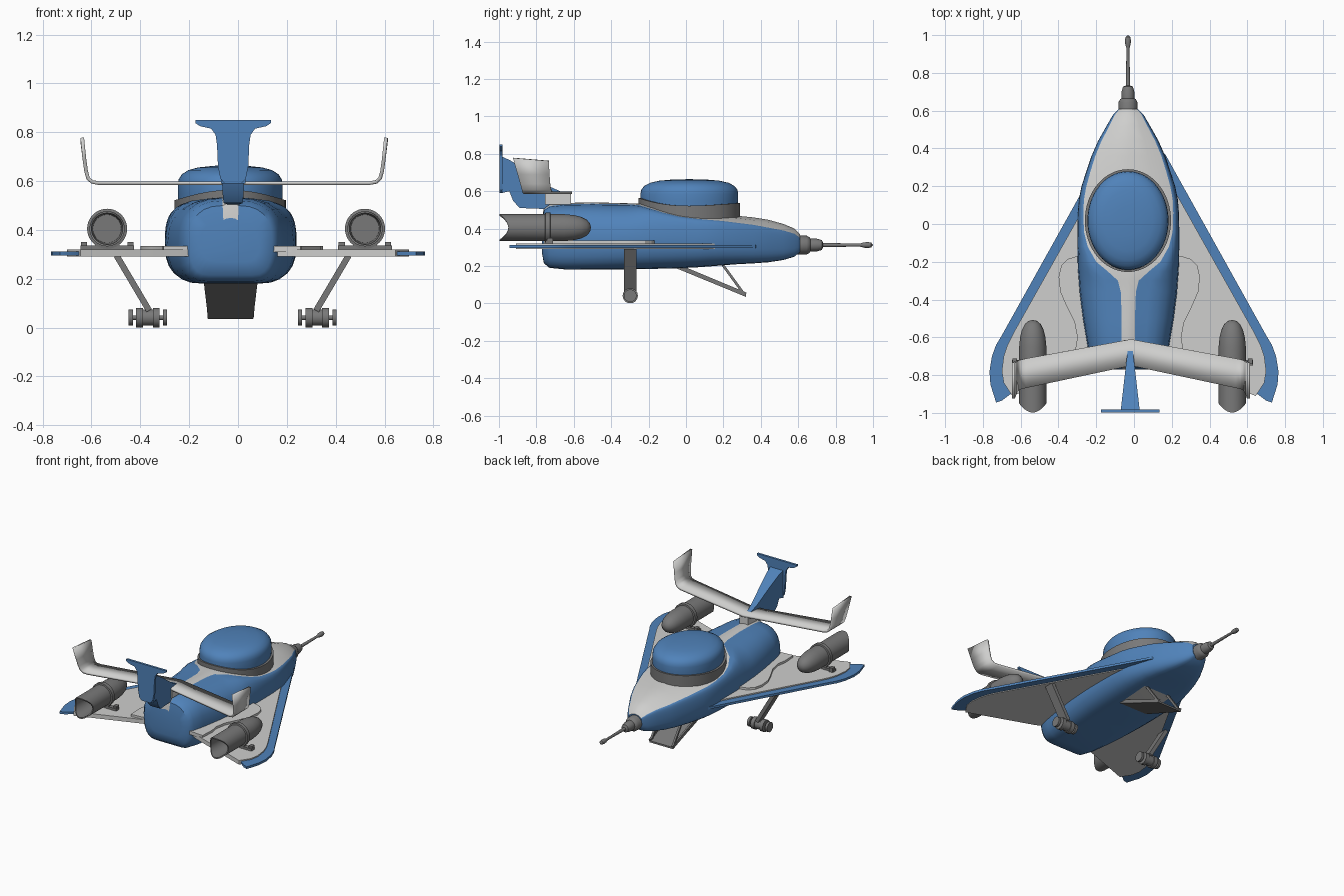
import bpy, bmesh, math
from mathutils import Vector, Matrix

if "Cube" in bpy.data.objects:
    bpy.data.objects.remove(bpy.data.objects["Cube"])


def mat(name, c):
    m = bpy.data.materials.new(name)
    m.diffuse_color = (*c, 1)
    m.use_nodes = True
    m.node_tree.nodes["Principled BSDF"].inputs["Base Color"].default_value = m.diffuse_color
    return m


BLUE = mat("blue paint", (0.08, 0.225, 0.49))
WHITE = mat("pale grey panel", (0.62, 0.62, 0.61))
GREY = mat("mid grey metal", (0.19, 0.19, 0.19))
CX = -0.03                      # fuselage centre line


def finish(name, bm, mats, angle=35):
    bmesh.ops.remove_doubles(bm, verts=bm.verts, dist=1e-5)
    bmesh.ops.recalc_face_normals(bm, faces=bm.faces)
    me = bpy.data.meshes.new(name)
    bm.to_mesh(me)
    bm.free()
    for m in mats:
        me.materials.append(m)
    ob = bpy.data.objects.new(name, me)
    bpy.context.collection.objects.link(ob)
    bpy.ops.object.select_all(action='DESELECT')
    ob.select_set(True)
    bpy.context.view_layer.objects.active = ob
    bpy.ops.object.shade_smooth_by_angle(angle=math.radians(angle))
    return ob


def lathe(name, profile, place, m, n=32):
    """Revolve profile points; place(point, angle) returns the position."""
    bm = bmesh.new()
    rows = [[bm.verts.new(place(p, 2 * math.pi * i / n)) for i in range(n)] for p in profile]
    for a, b in zip(rows, rows[1:]):
        for i in range(n):
            j = (i + 1) % n
            bm.faces.new((a[i], a[j], b[j], b[i]))
    return finish(name, bm, [m])


def prism(name, pts, axis, lo, hi, m):
    """Extrude a 2D outline along axis 0, 1 or 2."""
    bm = bmesh.new()
    rows = []
    for h in (lo, hi):
        row = []
        for p in pts:
            co = list(p)
            co.insert(axis, h)
            row.append(bm.verts.new(co))
        rows.append(row)
        bm.faces.new(row)
    n = len(pts)
    for i in range(n):
        j = (i + 1) % n
        bm.faces.new((rows[0][i], rows[0][j], rows[1][j], rows[1][i]))
    return finish(name, bm, [m], 25)


def beam(name, a, b, wx, wy, m):
    """Box from a to b; wx is its width along x, wy across the other way."""
    a, b = Vector(a), Vector(b)
    d = (b - a).normalized()
    side = Vector((0, 1, 0)) if abs(d.y) < 0.5 else Vector((1, 0, 0))
    v = d.cross(side).normalized()
    bm = bmesh.new()
    bmesh.ops.create_cube(bm, size=1)
    rot = Matrix((side * wx, v * wy, b - a)).transposed().to_4x4()
    bmesh.ops.transform(bm, matrix=Matrix.Translation((a + b) / 2) @ rot, verts=bm.verts)
    return finish(name, bm, [m], 20)


# fuselage: stations of y, half width, bottom, widest z, panel half width, panel edge z, top
stations = [
    (-.77, .12, .27, .36, .030, .44, .45), (-.76, .17, .215, .36, .033, .50, .51),
    (-.73, .195, .19, .36, .033, .52, .53), (-.65, .215, .182, .355, .035, .53, .537),
    (-.50, .24, .18, .35, .035, .533, .54), (-.36, .258, .18, .35, .040, .53, .537),
    (-.30, .262, .182, .35, .055, .53, .535), (-.25, .266, .183, .35, .11, .525, .535),
    (-.20, .268, .184, .35, .17, .51, .53), (-.12, .27, .186, .35, .215, .485, .52),
    (-.04, .27, .188, .35, .235, .465, .50), (.06, .268, .193, .345, .238, .452, .49),
    (.13, .262, .198, .345, .235, .446, .485), (.20, .248, .204, .34, .222, .44, .48),
    (.28, .222, .21, .335, .20, .43, .468), (.36, .195, .214, .333, .175, .42, .46),
    (.44, .16, .22, .33, .142, .405, .447), (.52, .115, .232, .325, .10, .39, .425),
    (.58, .08, .25, .32, .07, .372, .40), (.61, .05, .275, .32, .045, .35, .37)]


def section(y, hw, zb, zm, w, zw, zt):
    h0 = min(.11, hw * .5)
    half = [(0, zb)]
    for k in range(6):                                  # belly corner
        t = math.pi / 2 * k / 6
        half.append((h0 + (hw - h0) * math.sin(t) ** .75, zm - (zm - zb) * math.cos(t) ** .75))
    for k in range(7):                                  # upper flank
        t = math.pi / 2 * k / 6
        half.append((w + (hw - w) * max(0, math.cos(t)) ** .85, zm + (zw - zm) * math.sin(t) ** .85))
    half += [(w * .6, zt - .36 * (zt - zw)), (0, zt)]   # top panel
    return half


bm = bmesh.new()
rings = []
for s in stations:
    h = section(*s)
    loop = h + [(-x, z) for x, z in h[-2:0:-1]]
    rings.append([bm.verts.new((CX + x, s[0], z)) for x, z in loop])
N = len(rings[0])
top = N // 2
for r, (a, b) in enumerate(zip(rings, rings[1:])):
    for i in range(N):
        j = (i + 1) % N
        f = bm.faces.new((a[i], a[j], b[j], b[i]))
        hatch = i in (0, N - 1) and 10 <= r < 13        # belly hatch
        f.material_index = 1 if hatch or top - 2 <= i < top + 2 else 0
bm.faces.new(rings[0])
bm.faces.new(rings[-1])
finish("fuselage", bm, [BLUE, WHITE], 40)

# canopy: saddle-shaped grey collar and blue dome
def collar(p, a):
    k, up = p
    z = .42 if not up else .522 + (.028 + .014 * -math.sin(a)) * math.sin(a) ** 2
    return (CX - .002 + .228 * k * math.cos(a), .018 + .272 * k * math.sin(a), z)


lathe("canopy_collar", [(1, 0), (1, 1), (.93, 1), (.93, 0)], collar, GREY, 64)
lathe("canopy_dome", [(.96, .45), (.975, .55), (.975, .585), (.96, .607), (.9, .628), (.78, .645),
                      (.6, .656), (.3, .663), (0, .664)],
      lambda p, a: (CX - .002 + .22 * p[0] * math.cos(a), .018 + .268 * p[0] * math.sin(a), p[1]),
      BLUE, 64)

# nose probe
lathe("nose_probe", [(0, .58), (.05, .58), (.05, .645), (.042, .66), (.034, .665), (.034, .70),
                     (.026, .727), (.011, .733), (.008, .93), (.014, .95), (.016, .97),
                     (.013, .99), (0, 1.0)],
      lambda p, a: (CX - .002 + p[0] * math.cos(a), p[1], .312 + p[0] * math.sin(a)), GREY, 24)

wing_edge = [(.08, .42), (.165, .37), (.70, -.59), (.73, -.64), (.752, -.70), (.765, -.78), (.76, -.85),
             (.73, -.945), (.70, -.935), (.66, -.905), (.5, -.8), (.08, -.7)]
wing_skin = [(.1, .25), (.23, .15), (.64, -.58), (.67, -.64), (.69, -.70), (.70, -.78), (.69, -.84),
             (.645, -.91), (.2, -.75), (.1, -.7)]
root_panel = [(.15, -.16), (.275, -.17), (.325, -.185), (.36, -.22), (.374, -.28), (.365, -.36),
              (.33, -.44), (.29, -.52), (.275, -.60), (.285, -.66), (.28, -.76), (.17, -.75), (.12, -.7)]

for s, side in ((-1, "left"), (1, "right")):
    flip = lambda pts, c: [(c + s * x, y) for x, y in pts]
    # delta wing: blue rim, pale skin, raised root panel
    prism(side + "_wing_rim", flip(wing_edge, 0), 2, .296, .312, BLUE)
    prism(side + "_wing_skin", flip(wing_skin, 0), 2, .291, .32, WHITE)
    prism(side + "_wing_root_panel", flip(root_panel, -.025), 2, .31, .335, WHITE)

    # engine pod with scalloped hollow exhaust
    ex = -.008 + s * .528

    def pod(p, a):
        y = p[1] - (.024 * -math.cos(2 * a) if len(p) > 2 else 0)
        return (ex + p[0] * math.cos(a), y, .405 + p[0] * math.sin(a))
    lathe(side + "_engine", [(0, -.508), (.022, -.513), (.042, -.53), (.057, -.56), (.067, -.60),
                             (.072, -.65), (.072, -.724), (.082, -.726), (.082, -.752), (.072, -.754),
                             (.072, -.974, 1), (.064, -.974, 1), (.058, -.80), (0, -.80)],
          pod, GREY, 40)
    # engine mount and bolts
    beam(side + "_engine_mount", (ex - .11, -.735, .328), (ex + .11, -.735, .328), .03, .016, GREY)
    for k in (-1, 1):
        beam(side + "_mount_bolt", (ex + k * .095, -.727, .32), (ex + k * .095, -.727, .35), .03, .025, GREY)
        beam(side + "_mount_web", (ex + k * .04, -.735, .32), (ex + k * .04, -.735, .36), .025, .02, GREY)

    # main landing leg and foot rollers
    lx = -.022 + s * .347
    beam(side + "_leg", (-.022 + s * .475, -.298, .295), (lx - s * .005, -.298, .07), .065, .025, GREY)
    lathe(side + "_foot", [(0, -.079), (.034, -.079), (.034, -.062), (.01, -.062), (.01, -.048),
                           (.041, -.048), (.041, -.02), (.034, -.02), (.034, .02), (.041, .02),
                           (.041, .048), (.01, .048), (.01, .062), (.034, .062), (.034, .079), (0, .079)],
          lambda p, a: (lx + p[1], -.298 + p[0] * math.cos(a), .041 + p[0] * math.sin(a)), GREY, 14)

    # boarding ramp struts
    beam(side + "_ramp_strut", (CX + s * .085, .19, .215), (CX + s * .085, .31, .05), .014, .014, GREY)
    beam(side + "_ramp_rail", (CX + s * .1, -.04, .197), (CX + s * .088, .32, .047), .012, .022, GREY)

# boarding ramp
bm = bmesh.new()
for dz in (0, -.012):
    bm.faces.new([bm.verts.new((CX + x, y, z + dz)) for x, y, z in
                  ((-.11, -.045, .197), (.11, -.045, .197), (.092, .32, .047), (-.092, .32, .047))])
bmesh.ops.bridge_loops(bm, edges=bm.edges[:])
finish("boarding_ramp", bm, [GREY])

# tailplane with upturned tips
half = [(0, .592, .592, -.61, -.75), (.555, .592, .592, -.712, -.868), (.582, .597, .597, -.718, -.874),
        (.598, .612, .612, -.722, -.878), (.606, .64, .64, -.726, -.886), (.613, .69, .69, -.73, -.90),
        (.622, .762, .778, -.733, -.925)]
path = [(-x, *r) for x, *r in half[:0:-1]] + half
bm = bmesh.new()
rows = [(bm.verts.new((-.016 + x, y0, z0)), bm.verts.new((-.016 + x, y1, z1))) for x, z0, z1, y0, y1 in path]
for a, b in zip(rows, rows[1:]):
    bm.faces.new((a[0], b[0], b[1], a[1]))
ob = finish("tailplane", bm, [WHITE])
mod = ob.modifiers.new("thickness", 'SOLIDIFY')
mod.thickness = .015
mod.offset = 0
beam("tailplane_pedestal", (-.02, -.755, .558), (-.02, -.615, .558), .066, .056, WHITE)

# tail fin: wedge widening to the rear, then the flared end plate
TX = -.02
side_profile = [(-.985, .785), (-.94, .765), (-.86, .715), (-.73, .625), (-.64, .585), (-.70, .55),
                (-.76, .505), (-.89, .51), (-.925, .55), (-.945, .60), (-.985, .59)]
bm = bmesh.new()
for k in (-1, 1):
    bm.faces.new([bm.verts.new((TX + k * (.006 + .044 * (-.6 - y) / .385), y, z)) for y, z in side_profile])
bmesh.ops.bridge_loops(bm, edges=bm.edges[:])
finish("tail_fin", bm, [BLUE], 20)
plate = [(.155, .85), (.155, .838), (.135, .825), (.09, .815), (.072, .79), (.066, .75), (.062, .66),
         (.052, .61), (.034, .59)]
prism("tail_end_plate", [(TX + x, z) for x, z in plate] + [(TX - x, z) for x, z in plate[::-1]],
      1, -.998, -.982, BLUE)
